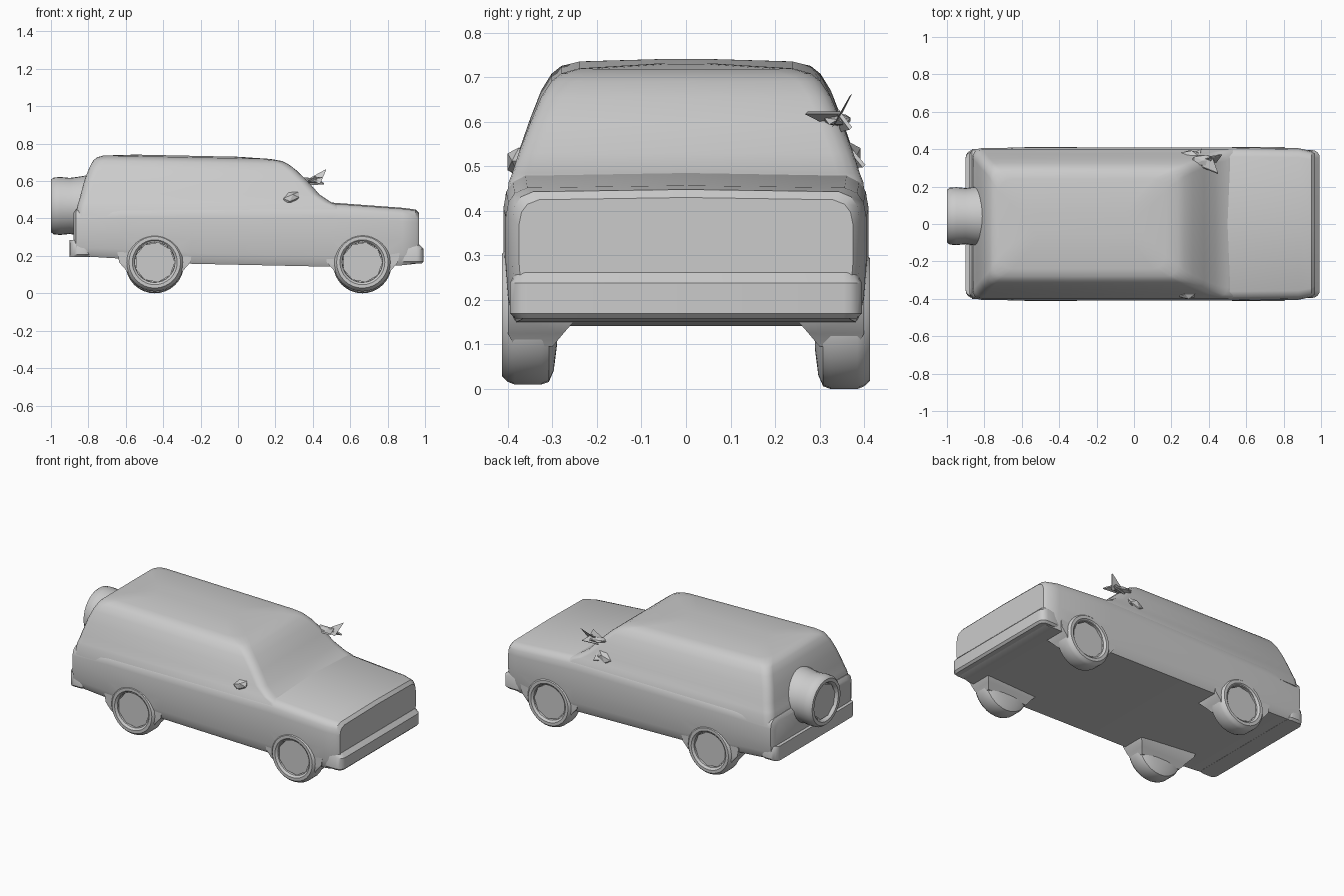
import bpy, bmesh, math
from mathutils import Matrix, Vector

if "Cube" in bpy.data.objects:
    bpy.data.objects.remove(bpy.data.objects["Cube"], do_unlink=True)

grey = bpy.data.materials.new("plain grey")
grey.use_nodes = True
grey.diffuse_color = (0.6, 0.6, 0.6, 1)
bsdf = next(n for n in grey.node_tree.nodes if n.type == 'BSDF_PRINCIPLED')
bsdf.inputs["Base Color"].default_value = grey.diffuse_color
bsdf.inputs["Roughness"].default_value = 0.7


def finish(name, bm, angle=35):
    bmesh.ops.recalc_face_normals(bm, faces=bm.faces)
    mesh = bpy.data.meshes.new(name)
    bm.to_mesh(mesh)
    bm.free()
    mesh.materials.append(grey)
    obj = bpy.data.objects.new(name, mesh)
    bpy.context.collection.objects.link(obj)
    if angle:
        smooth(obj, angle)
    return obj


def activate(obj):
    bpy.ops.object.select_all(action='DESELECT')
    obj.select_set(True)
    bpy.context.view_layer.objects.active = obj


def smooth(obj, angle):
    activate(obj)
    bpy.ops.object.shade_smooth_by_angle(angle=math.radians(angle))


def loft(name, rings, angle=35):
    """Skin a list of equal-length closed rings and cap both ends."""
    bm = bmesh.new()
    rows = [[bm.verts.new(p) for p in ring] for ring in rings]
    n = len(rows[0])
    for a, b in zip(rows, rows[1:]):
        for i in range(n):
            j = (i + 1) % n
            bm.faces.new((a[i], a[j], b[j], b[i]))
    bm.faces.new(rows[0])
    bm.faces.new(rows[-1])
    return finish(name, bm, angle)


def rounded(x0, x1, w, z, r, slope=0.0, steps=5):
    """Horizontal rounded rectangle, optionally sloping along x."""
    pts = []
    corners = ((x1 - r, w - r), (x0 + r, w - r), (x0 + r, r - w), (x1 - r, r - w))
    for k, (cx, cy) in enumerate(corners):
        for s in range(steps):
            a = math.pi / 2 * (k + s / (steps - 1))
            x, y = cx + r * math.cos(a), cy + r * math.sin(a)
            pts.append((x, y, z + slope * x))
    return pts


def revolve(name, profile, centre, axis, sides=32, angle=35):
    """Turn (radius, distance) pairs about an axis through centre."""
    turn = Vector((0, 0, 1)).rotation_difference(Vector(axis)).to_matrix()
    rings = []
    for r, d in profile:
        angles = [2 * math.pi * i / sides for i in range(sides)]
        rings.append([turn @ Vector((r * math.cos(a), r * math.sin(a), d))
                      + Vector(centre) for a in angles])
    return loft(name, rings, angle)


# Lower body: cross-sections from tail to nose (x, bottom, top, half width)
half = [(.94, 0), (.965, .06), (.985, .18), (1, .45), (1, .78), (.985, .89), (.95, .96), (.88, 1)]
stations = [(-.88, .21, .43, .375), (-.865, .2, .45, .4), (-.62, .185, .47, .41),
            (-.25, .158, .475, .41), (.5, .142, .48, .41), (.88, .15, .452, .405),
            (.95, .158, .443, .39), (.968, .17, .425, .375)]
rings = []
for x, zb, zt, w in stations:
    side = [(x, w * f, zb + (zt - zb) * t) for f, t in half]
    rings.append(side + [(x, 0, zt + .005)] + [(x, -y, z) for _, y, z in reversed(side)])
body = loft("lower_body", rings)

# Cabin: levels from belt to roof (z, rear x, front x, half width, corner radius)
levels = [(.41, -.868, .6, .405, .05), (.465, -.86, .55, .398, .05), (.485, -.853, .5, .39, .05),
          (.53, -.84, .435, .376, .05), (.6, -.82, .375, .35, .05), (.66, -.795, .315, .325, .05),
          (.695, -.775, .27, .302, .05), (.712, -.755, .235, .28, .06), (.722, -.72, .17, .24, .07),
          (.73, -.55, 0, .06, .05)]
loft("cabin", [rounded(a, b, w, z, r, -.02 * max(0, (z - .5) / .22))
               for z, a, b, w, r in levels])


# Bumpers
def bumper(name, x0, x1, z0, z1, w):
    d = .012
    loft(name, [rounded(x0, x1 - d, w - d, z0, .03), rounded(x0, x1, w, z0 + d, .04),
                rounded(x0, x1, w, z1 - 2 * d, .04), rounded(x0, x1 - 2 * d, w - d, z1, .03)])


bumper("front_bumper", .85, .993, .158, .262, .395)
rear = bumper("rear_bumper", -.9, -.78, .195, .285, .395)

# Wheels, dished hubs and the sloping pads that join the tyres to the floor
tyre = [(.106, .345), (.108, .402), (.12, .413), (.138, .413), (.15, .4), (.156, .385),
        (.156, .325), (.15, .308), (.125, .297), (.07, .29)]
cut_targets = [body]
cutters = []
for end, wx in (("rear", -.445), ("front", .665)):
    for side, s in (("left", 1), ("right", -1)):
        c = (wx, 0, .156 if s > 0 else .166)
        tag = end + "_" + side
        revolve(tag + "_tyre", tyre, c, (0, s, 0))
        revolve(tag + "_hub", [(.108, .395), (.085, .368), (.02, .355)], c, (0, s, 0), 9, 0)
        pad = []
        for z, hx, y0, y1 in ((.095, .135, .3, .385), (.125, .155, .275, .4), (.165, .19, .24, .4),
                              (.22, .2, .22, .4)):
            pad.append([(wx + sx * hx, s * y, z) for sx, y in
                        ((-1, y0), (1, y0), (1, y1), (-1, y1))])
        cut_targets.append(loft(tag + "_wheel_pad", pad, 50))
        cutters.append(revolve("cutter", [(.107, .35), (.107, .5)], c, (0, s, 0), 32, 0))

# Open the wheel wells so that the hub dishes show
for obj in cut_targets:
    for cutter in cutters:
        mod = obj.modifiers.new("well", 'BOOLEAN')
        mod.operation = 'DIFFERENCE'
        mod.solver = 'EXACT'
        mod.object = cutter
        activate(obj)
        bpy.ops.object.modifier_apply(modifier=mod.name)
    smooth(obj, 35)
for cutter in cutters:
    bpy.data.objects.remove(cutter, do_unlink=True)

# Spare wheel on the tailgate
spare = (0, .042, .467)
revolve("spare_tyre", [(.105, .965), (.11, .99), (.12, 1), (.14, 1), (.152, .985), (.155, .95),
                       (.15, .9), (.155, .86), (.165, .8)], spare, (-1, 0, 0))
revolve("spare_hub", [(.108, .985), (.08, .972), (.02, .968)], spare, (-1, 0, 0), 9, 0)


# Door mirrors
def blob(name, centre, size, tilt=0):
    bm = bmesh.new()
    m = (Matrix.Translation(centre) @ Matrix.Rotation(tilt, 4, 'Y')
         @ Matrix.Diagonal((*size, 1)))
    bmesh.ops.create_icosphere(bm, subdivisions=1, radius=1, matrix=m)
    finish(name, bm, 0)


blob("right_mirror", (.285, -.375, .51), (.055, .03, .032), -.4)
blob("left_mirror", (.3, .365, .52), (.06, .032, .035), -.4)
blob("left_mirror_arm", (.37, .34, .605), (.07, .035, .014), .1)

# Ragged fins on the left mirror
fins = [((.36, .34, .6), (.47, .37, .66), (.44, .33, .59)),
        ((.35, .31, .6), (.45, .27, .62), (.42, .35, .62)),
        ((.36, .35, .58), (.46, .37, .585), (.41, .34, .625)),
        ((.29, .36, .5), (.36, .4, .5), (.35, .35, .56))]
for i, fin in enumerate(fins):
    loft("left_mirror_fin_%d" % (i + 1),
         [[(x, y + d, z + d) for x, y, z in fin] for d in (-.003, .003)], 0)
